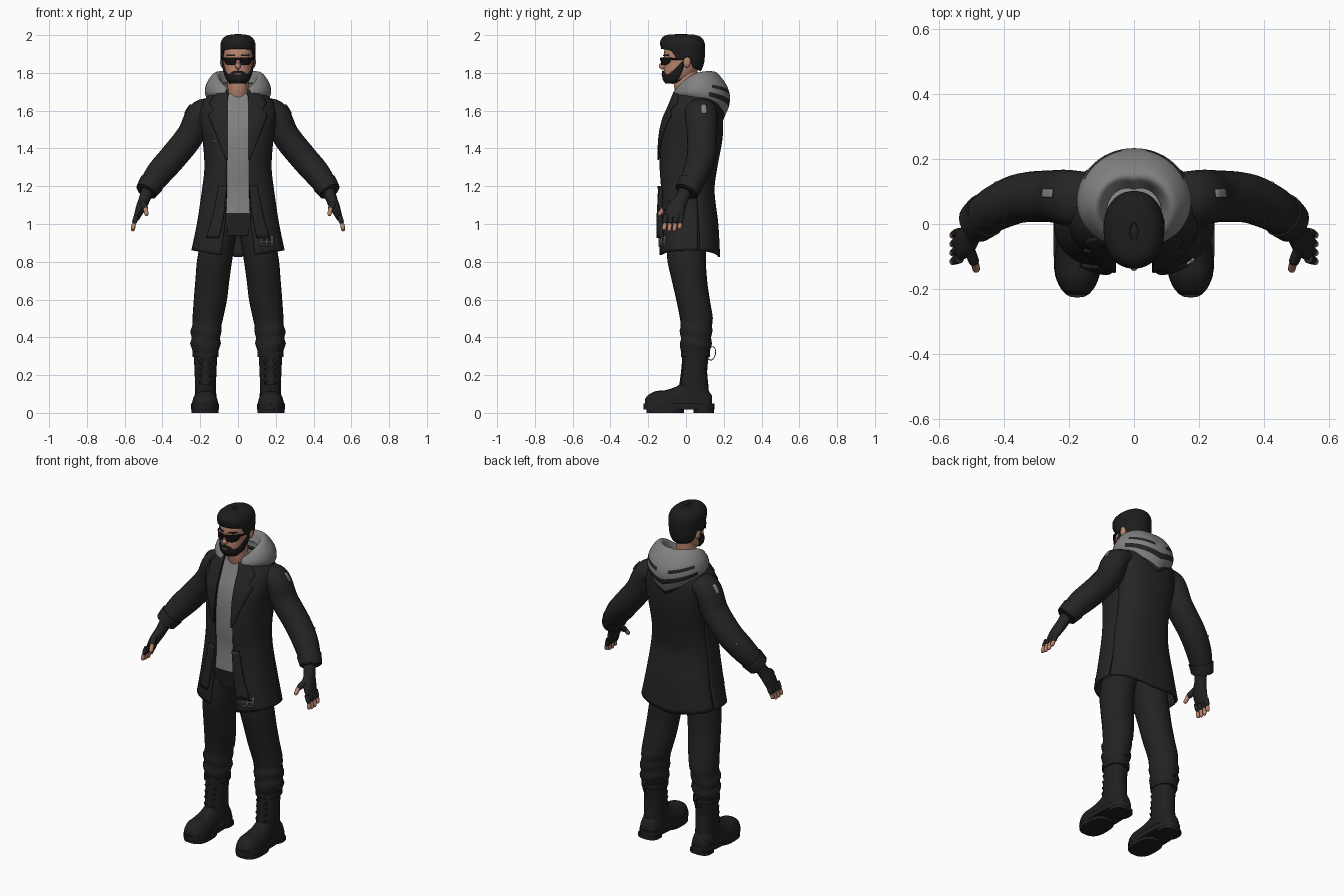
import bpy, bmesh, math
from mathutils import Vector as V

cube = bpy.data.objects.get("Cube")
if cube:
    bpy.data.objects.remove(cube)
PI = math.pi


def paint(name, r, g, b):
    m = bpy.data.materials.new(name)
    m.use_nodes = True
    m.diffuse_color = (r, g, b, 1)
    m.node_tree.nodes["Principled BSDF"].inputs["Base Color"].default_value = (r, g, b, 1)
    return m


COAT = paint("coat black", .018, .018, .018)
TROUSER = paint("trouser black", .016, .016, .016)
BOOT = paint("boot black", .014, .014, .014)
HAIR = paint("hair black", .012, .012, .012)
LENS = paint("lens black", .005, .005, .006)
GREY = paint("cotton grey", .22, .22, .22)
SKIN = paint("skin", .50, .24, .16)
LIP = paint("lip", .42, .17, .13)


def at(rows, k):
    """Smoothly interpolate rows whose first entry is the key."""
    k = min(max(k, rows[0][0]), rows[-1][0])
    i = max(j for j in range(len(rows) - 1) if rows[j][0] <= k)
    a, b = rows[i], rows[i + 1]
    p, n = rows[max(i - 1, 0)], rows[min(i + 2, len(rows) - 1)]
    h = b[0] - a[0]
    t = (k - a[0]) / h
    out = []
    for j in range(1, len(a)):
        ma = (b[j] - p[j]) / (b[0] - p[0]) * h
        mb = (n[j] - a[j]) / (n[0] - a[0]) * h
        d = a[j] - b[j]
        out.append(a[j] + t * (ma + t * (-3 * d - 2 * ma - mb + t * (2 * d + ma + mb))))
    return out


def power(c, n):
    return math.copysign(abs(c) ** (2 / n), c)


def body(rows, n=2.5, cx=0):
    """Surface of stacked ovals (z, half width, front y, back y); angle 0 is front."""
    def point(a, z, off=0):
        w, f, b = at(rows, z)
        return V((cx + (w + off) * power(math.sin(a), n),
                  (f + b) / 2 - ((b - f) / 2 + off) * power(math.cos(a), n), z))
    return point


def front(rows, n=2.5):
    """Point on the front of a body at a given x and z."""
    def point(x, z, off=0):
        w, f, b = at(rows, z)
        r = min(abs(x) / w, .97)
        return V((x, (f + b) / 2 - ((b - f) / 2) * (1 - r ** n) ** (1 / n) - off, z))
    return point


def tube(rows):
    """Surface around a path (s, x, y, z, radius along y, other radius)."""
    def point(a, s, off=0):
        x, y, z, r1, r2 = at(rows, s)
        t = (V(at(rows, s + .02)[:3]) - V(at(rows, s - .02)[:3])).normalized()
        e = (V((0, 1, 0)) - t * t.y).normalized()
        return V((x, y, z)) + e * (r1 + off) * math.cos(a) + t.cross(e) * (r2 + off) * math.sin(a)
    return point


def sheet(name, fn, nu, nv, mats, wrap=False, thick=0, mirror=False, rule=None):
    """Grid surface; wrapped ones are closed with end caps."""
    bm = bmesh.new()
    cols = nu if wrap else nu + 1
    g = [[bm.verts.new(fn(i / nu, j / nv)) for i in range(cols)] for j in range(nv + 1)]
    for j in range(nv):
        for i in range(nu):
            k = (i + 1) % cols
            f = bm.faces.new((g[j][i], g[j][k], g[j + 1][k], g[j + 1][i]))
            if rule:
                f.material_index = rule((i + .5) / nu, (j + .5) / nv)
    if wrap and not thick:
        bm.faces.new(g[0])
        bm.faces.new(g[-1])
    bmesh.ops.recalc_face_normals(bm, faces=bm.faces)
    me = bpy.data.meshes.new(name)
    bm.to_mesh(me)
    bm.free()
    ob = bpy.data.objects.new(name, me)
    bpy.context.collection.objects.link(ob)
    for m in mats if isinstance(mats, list) else [mats]:
        me.materials.append(m)
    if thick:
        s = ob.modifiers.new("thickness", "SOLIDIFY")
        s.thickness, s.offset = thick, 0
    if mirror:
        ob.modifiers.new("mirror", "MIRROR").use_mirror_merge = False
    bpy.ops.object.select_all(action="DESELECT")
    ob.select_set(True)
    bpy.context.view_layer.objects.active = ob
    bpy.ops.object.shade_smooth_by_angle(angle=math.radians(45))
    return ob


def loft(name, surf, lo, hi, mat, nu=28, nv=16, off=0, **kw):
    return sheet(name, lambda u, v: surf(2 * PI * u, lo + (hi - lo) * v, off), nu, nv, mat, True, **kw)


def plate(name, surf, rows, mat, off=.01, nv=12, mirror=True, thick=.008):
    """Thin plate on a front; rows are (z, inner x, outer x)."""
    def fn(u, v):
        z = rows[0][0] + (rows[-1][0] - rows[0][0]) * v
        a, b = at(rows, z)
        return surf(a + (b - a) * u, z, off)
    return sheet(name, fn, 8, nv, mat, thick=thick, mirror=mirror)


def ball(name, c, r, mat, mirror=False):
    sheet(name, lambda u, v: V((c[0] + r[0] * math.cos(2 * PI * u) * math.sin(.03 + 3.08 * v),
                                c[1] + r[1] * math.sin(2 * PI * u) * math.sin(.03 + 3.08 * v),
                                c[2] + r[2] * math.cos(.03 + 3.08 * v))), 16, 10, mat, True, mirror=mirror)


def rod(name, p, q, r, mat, mirror=True):
    d = V(q) - V(p)
    rows = [(s, *(V(p) + d * s), r * k, r * k) for s, k in ((0, 1), (.5, 1), (.85, .9), (1, .45))]
    loft(name, tube(rows), 0, 1, mat, 10, 6, mirror=mirror)


# Coat: two front panels and a back panel, parted by side vents
coat_rows = [(.82, .25, -.14, .175), (1, .212, -.14, .165), (1.18, .185, -.13, .145),
             (1.3, .172, -.138, .16), (1.45, .182, -.135, .187), (1.55, .198, -.115, .19),
             (1.62, .195, -.085, .185), (1.67, .16, -.065, .165), (1.71, .105, -.05, .12)]
edge_rows = [(.82, .09), (1.05, .064), (1.4, .058), (1.71, .058)]
coat, coat_front = body(coat_rows), front(coat_rows)
VENT = 1.85


def coat_panel(start, end):
    def fn(u, v):
        z = .825 + .885 * v
        gap = max(0, 1.06 - z) * .28
        a = start(z, gap) + (end(z, gap) - start(z, gap)) * u
        return coat(a, z + .035 * abs(math.sin(a)) * (1 - v) ** 3)
    return fn


def opening(z, gap):
    return math.asin((at(edge_rows, z)[0] / at(coat_rows, z)[0]) ** 1.25)


sheet("coat_front_panels", coat_panel(opening, lambda z, g: VENT - g), 16, 36, COAT, thick=.012, mirror=True)
sheet("coat_back_panel", coat_panel(lambda z, g: VENT + g * .3, lambda z, g: 2 * PI - VENT - g * .3),
      28, 36, COAT, thick=.012)
plate("lapels", coat_front, [(1.34, .056, .062), (1.5, .056, .125), (1.585, .056, .155), (1.6, .056, .128),
                            (1.64, .056, .15), (1.7, .05, .1)], COAT, .012, 24)
plate("front_straps", coat_front, [(.925, .1, .165), (1.05, .075, .13), (1.2, .06, .1)], COAT, .016, thick=.014)
for i in range(3):
    plate("buckle_bar", coat_front, [(.88 + .022 * i, .12, .185), (.887 + .022 * i, .12, .185)],
          GREY, .014, 1, False)
    plate("buckle_prong", coat_front, [(.88, .12 + .028 * i, .127 + .028 * i),
                                       (.94, .12 + .028 * i, .127 + .028 * i)], GREY, .014, 3, False)
plate("chest_badge", coat_front, [(1.437, -.13, -.107), (1.444, -.13, -.107)], GREY, .01, 1, False, .004)

# Sleeves with cuffs and small patches
arm = tube([(0, .12, .075, 1.61, .08, .055), (.2, .2, .08, 1.585, .086, .068), (.4, .252, .085, 1.47, .08, .073),
            (.62, .345, .08, 1.352, .076, .073), (.8, .418, .052, 1.268, .07, .07),
            (.93, .468, .018, 1.2, .062, .058), (1, .488, 0, 1.168, .057, .052)])
loft("sleeves", arm, 0, 1, COAT, 24, 28, mirror=True)
loft("cuffs", arm, .9, .99, COAT, 24, 4, off=.006, mirror=True)
top = max((2 * PI * i / 40 for i in range(40)), key=lambda a: arm(a, .22).z)
sheet("shoulder_patches", lambda u, v: arm(top + .3 * (u - .5), .2 + .06 * v, .003), 4, 4, GREY,
      thick=.004, mirror=True)
sheet("sleeve_marks", lambda u, v: arm(top - PI / 4 + .1 * u, .7 + .015 * v, .003), 2, 2, GREY,
      thick=.004, mirror=True)

# Gloved hands with bare fingertips
loft("gloves", tube([(0, .475, .003, 1.19, .038, .034), (.35, .496, -.025, 1.13, .036, .03),
                     (.65, .515, -.052, 1.085, .05, .026), (1, .538, -.066, 1.03, .046, .016)]),
     0, 1, COAT, 16, 10, mirror=True)
for i in range(4):
    y, drop = -.026 - .027 * i, (.012, 0, 0, .006)[i]
    knuckle, mid, tip = (.536, y, 1.045), (.551, y - .004, 1.002), (.558, y - .01, .962 + drop)
    rod("glove_finger", knuckle, mid, .0145, COAT)
    rod("fingertip", mid, tip, .0115, SKIN)
rod("glove_thumb", (.505, -.08, 1.11), (.488, -.125, 1.075), .017, COAT)
rod("thumb_tip", (.489, -.12, 1.08), (.483, -.145, 1.045), .012, SKIN)

# Shirt
loft("shirt", coat, 1.055, 1.69, GREY, 36, 20, off=-.014)

# Trousers
loft("trouser_seat", body([(.94, .15, -.09, .11), (1.08, .16, -.105, .12)]), .94, 1.08, TROUSER, nv=4)
leg_rows = [(.3, .172, .062, -.018, .118), (.34, .172, .072, -.03, .13), (.37, .172, .082, -.032, .138),
            (.395, .17, .074, -.026, .132), (.43, .17, .083, -.034, .14), (.46, .165, .077, -.028, .138),
            (.5, .16, .081, -.032, .142), (.6, .146, .088, -.052, .126), (.7, .136, .09, -.075, .112),
            (.82, .122, .093, -.1, .105), (.98, .092, .09, -.1, .11)]


def leg(a, z, off=0):
    c, w, f, b = at(leg_rows, z)
    return V((c + w * math.sin(a), (f + b) / 2 - (b - f) / 2 * math.cos(a), z + .012 * math.sin(a * 2) * (z < .48)))


loft("trouser_legs", leg, .3, .98, TROUSER, 24, 40, mirror=True)

# Boots
shaft = body([(.06, .058, -.04, .125), (.15, .056, -.035, .118), (.22, .058, -.026, .112),
              (.3, .062, -.02, .12), (.345, .064, -.022, .122)], 2.2, .172)
loft("boot_shafts", shaft, .06, .33, BOOT, 24, 12, mirror=True)
loft("boot_collars", shaft, .295, .325, BOOT, 24, 3, off=.007, mirror=True)
foot_rows = [(-.217, .03, .075), (-.2, .05, .095), (-.16, .067, .115), (-.11, .07, .12), (-.05, .063, .14),
             (0, .058, .17), (.08, .058, .15), (.125, .048, .11), (.138, .03, .09)]


def foot(a, y, off=0):
    w, h = at(foot_rows, y)
    return V((.174 + w * power(math.sin(a), 2.4), y, .03 + (h - .03) * max(0, power(math.cos(a), 2.4))))


loft("boot_feet", foot, -.217, .138, BOOT, 24, 24, mirror=True)
for name, w, f, b, lo, hi in (("boot_soles", .074, -.226, .15, .018, .05),
                              ("sole_treads", .072, -.21, -.01, 0, .02), ("boot_heels", .064, .04, .148, 0, .02)):
    loft(name, body([(0, w, f, b), (.1, w, f, b)], 2.7, .174), lo, hi, BOOT, 32, 2, mirror=True)
for i in range(5):
    for s in (-1, 1):
        z = .13 + .035 * i
        rod("boot_lace", shaft(-.55 * s, z, .004), shaft(.55 * s, z + .03, .004), .006, BOOT)
sheet("heel_loops", lambda u, v: V((.172 + .008 * math.cos(2 * PI * v), .135 + .022 * math.cos(2 * PI * u),
                                    .315 + .035 * math.sin(2 * PI * u) + .008 * math.cos(2 * PI * u))),
      16, 4, BOOT, thick=.004, mirror=True)

# Hood resting on the shoulders: each ring gives radius and height by angle
hood_rings = [[(.5, .11, 1.7), (1.6, .085, 1.74), (PI, .05, 1.75)],
              [(.5, .12, 1.715), (1.6, .115, 1.795), (PI, .09, 1.8)],
              [(.5, .13, 1.705), (1.6, .155, 1.755), (PI, .155, 1.72)],
              [(.5, .135, 1.69), (1.6, .17, 1.7), (PI, .165, 1.64)],
              [(.5, .125, 1.675), (1.6, .155, 1.66), (PI, .13, 1.55)]]


def hood(u, v):
    a = .5 + (2 * PI - 1) * u
    r, z = at([(j / 4, *at(ring, min(a, 2 * PI - a))) for j, ring in enumerate(hood_rings)], v)
    return V((r * math.sin(a), .06 - r * math.cos(a), z))


def hood_stripe(u, v):
    side = abs(u - .5)
    return int(v > .94 or (.72 < v < .82 and side < .22) or (.55 < v < .64 and .05 < side < .2))


sheet("hood", hood, 48, 32, [GREY, COAT], thick=.012, rule=hood_stripe)

# Neck and head
loft("neck", body([(1.64, .06, -.04, .08), (1.72, .055, -.062, .06), (1.82, .055, -.06, .06)], 2), 1.64, 1.82, SKIN)
head_rows = [(1.747, .032, -.1, -.04), (1.765, .052, -.113, .01), (1.8, .066, -.117, .05), (1.85, .076, -.116, .08),
             (1.89, .08, -.117, .085), (1.94, .078, -.108, .08), (1.98, .045, -.07, .05)]
head, face = body(head_rows, 2.2), front(head_rows, 2.2)
loft("head", head, 1.747, 1.98, SKIN, 36, 24)
ball("nose", (0, -.122, 1.836), (.014, .022, .018), SKIN)
ball("nose_bridge", (0, -.116, 1.855), (.009, .014, .03), SKIN)
ball("ears", (.082, .005, 1.858), (.013, .02, .03), SKIN, True)

# Hair and beard, each cut off along a hairline that depends on angle
hair = body([(1.8, .068, -.115, .07), (1.85, .083, -.118, .09), (1.92, .088, -.125, .096), (1.96, .086, -.132, .093),
             (1.985, .07, -.12, .076), (1.997, .045, -.095, .045), (2, .012, -.05, 0)], 2.2)
hairline = [(0, 1.928), (.6, 1.925), (1.05, 1.915), (1.3, 1.87), (1.55, 1.872), (1.8, 1.885), (2.1, 1.83), (PI, 1.81)]
beardline = [(0, 1.812), (.35, 1.806), (.7, 1.79), (1.1, 1.805), (1.4, 1.84), (1.65, 1.875)]


def hair_point(u, v):
    a = 2 * PI * u
    low = at(hairline, min(a, 2 * PI - a))[0]
    return hair(a, low + (2 - low) * math.sin(v * PI / 2))


def beard_point(u, v):
    a = 3.3 * (u - .5)
    return head(a, 1.745 + (at(beardline, abs(a))[0] - 1.745) * v, .006)


sheet("hair", hair_point, 48, 18, HAIR, True, thick=.01)
ball("hair_crown", (0, -.03, 1.985), (.04, .05, .014), HAIR)
sheet("beard", beard_point, 36, 12, HAIR, thick=.008)
loft("beard_underside", head, 1.746, 1.765, HAIR, 28, 3, off=.004)
plate("lips", face, [(1.79, -.014, .014), (1.798, -.017, .017)], LIP, .011, 2, False, .005)
plate("eyebrows", face, [(1.889, .015, .058), (1.897, .02, .06)], HAIR, .003, 2, thick=.005)

# Sunglasses
plate("lenses", face, [(1.842, .022, .052), (1.852, .013, .064), (1.872, .01, .07), (1.882, .01, .072)], LENS, .014, 8)
plate("glasses_bridge", face, [(1.869, -.012, .012), (1.878, -.012, .012)], LENS, .016, 1, False)
rod("glasses_arms", (.072, -.08, 1.874), (.086, .01, 1.872), .005, LENS)
